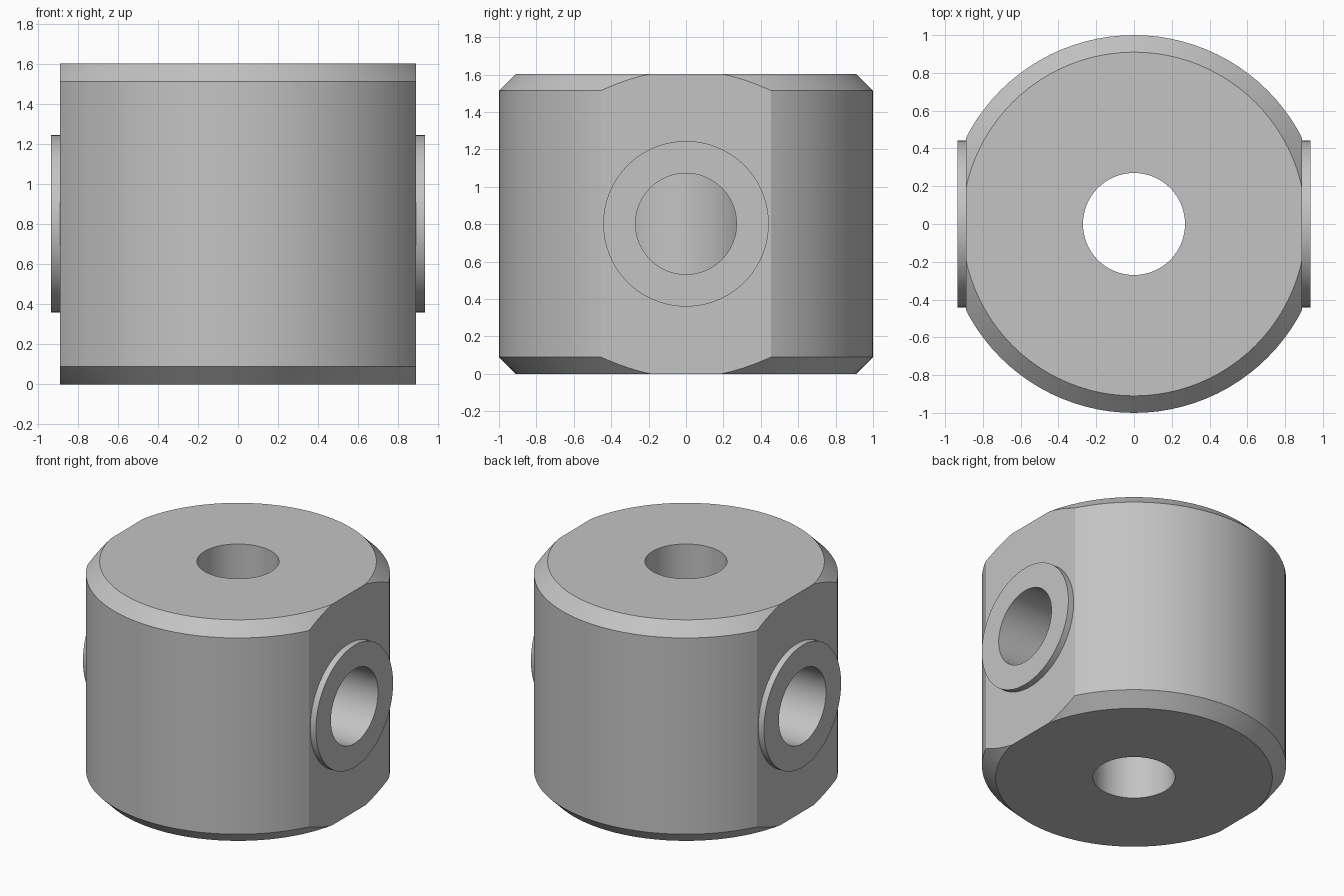
import bpy, bmesh, math
from mathutils import Matrix, Vector

default = bpy.data.objects.get("Cube")
if default:
    bpy.data.objects.remove(default, do_unlink=True)

HEIGHT = 1.604
MID = HEIGHT / 2
CHAMFER = 0.09
FLAT = 0.89          # half width across the two flats
BOSS_END = 0.935
SLEEVE_R = 0.4425
HOLE_R = 0.27
SEGMENTS = 96

metal = bpy.data.materials.new("plain grey")
metal.use_nodes = True
grey = (0.55, 0.55, 0.55, 1)
metal.diffuse_color = grey
metal.node_tree.nodes["Principled BSDF"].inputs["Base Color"].default_value = grey


def make_object(name, bm):
    bmesh.ops.recalc_face_normals(bm, faces=bm.faces)
    mesh = bpy.data.meshes.new(name)
    bm.to_mesh(mesh)
    bm.free()
    mesh.materials.append(metal)
    obj = bpy.data.objects.new(name, mesh)
    bpy.context.collection.objects.link(obj)
    return obj


def cylinder(name, radius, length, centre, along_x=False):
    bm = bmesh.new()
    turn = Matrix.Rotation(math.pi / 2, 4, "Y") if along_x else Matrix()
    bmesh.ops.create_cone(bm, cap_ends=True, segments=SEGMENTS, radius1=radius,
                          radius2=radius, depth=length,
                          matrix=Matrix.Translation(centre) @ turn)
    return make_object(name, bm)


def combine(target, tool, operation):
    mod = target.modifiers.new(operation.lower(), "BOOLEAN")
    mod.operation = operation
    mod.solver = "EXACT"
    mod.object = tool
    bpy.context.view_layer.objects.active = target
    bpy.ops.object.modifier_apply(modifier=mod.name)
    bpy.data.objects.remove(tool, do_unlink=True)


# Chamfered round body, closed by lathing its outline
bm = bmesh.new()
outline = [(1 - CHAMFER, 0), (1, CHAMFER), (1, HEIGHT - CHAMFER), (1 - CHAMFER, HEIGHT)]
rings = []
for r, z in outline:
    angles = [2 * math.pi * i / SEGMENTS for i in range(SEGMENTS)]
    rings.append([bm.verts.new((r * math.cos(a), r * math.sin(a), z)) for a in angles])
for low, high in zip(rings, rings[1:]):
    for i in range(SEGMENTS):
        j = (i + 1) % SEGMENTS
        bm.faces.new((low[i], low[j], high[j], high[i]))
bm.faces.new(rings[0][::-1])
bm.faces.new(rings[-1])

# Flats on the left and right sides
for side in (-1, 1):
    cut = bmesh.ops.bisect_plane(bm, geom=bm.verts[:] + bm.edges[:] + bm.faces[:],
                                 plane_co=Vector((side * FLAT, 0, 0)),
                                 plane_no=Vector((side, 0, 0)), clear_outer=True)
    edges = [e for e in cut["geom_cut"] if isinstance(e, bmesh.types.BMEdge)]
    bmesh.ops.contextual_create(bm, geom=edges)
body = make_object("connector_body", bm)

# Raised round bosses on the flats
for side in (-1, 1):
    depth = 0.2
    boss = cylinder("boss", SLEEVE_R, depth,
                    (side * (BOSS_END - depth / 2), 0, MID), along_x=True)
    combine(body, boss, "UNION")

# Side bores stop at the round wall of the upright sleeve
bore = cylinder("side_bore_cutter", HOLE_R, 2.4, (0, 0, MID), along_x=True)
sleeve = cylinder("sleeve_cutter", SLEEVE_R, 1.2, (0, 0, MID))
combine(bore, sleeve, "DIFFERENCE")
combine(body, bore, "DIFFERENCE")

# Upright through hole
hole = cylinder("through_hole_cutter", HOLE_R, HEIGHT + 0.4, (0, 0, MID))
combine(body, hole, "DIFFERENCE")

# Smooth round walls, crisp flats and rims
bpy.ops.object.select_all(action="DESELECT")
body.select_set(True)
bpy.context.view_layer.objects.active = body
bpy.ops.object.shade_smooth_by_angle(angle=math.radians(20))
